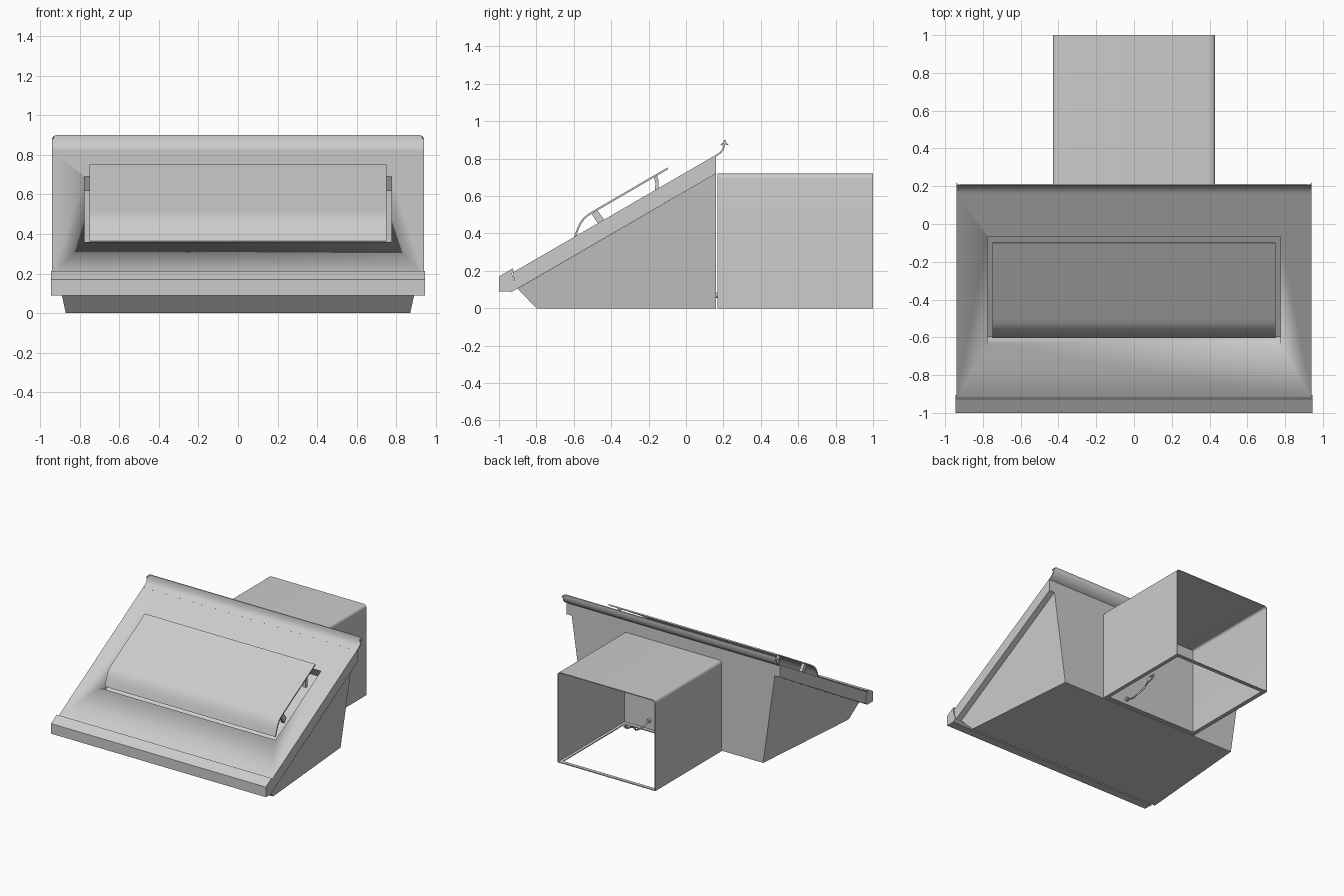
import bpy, bmesh, math
from mathutils import Vector

if "Cube" in bpy.data.objects:
    bpy.data.objects.remove(bpy.data.objects["Cube"])


def finish(name, bm, smooth=True):
    bmesh.ops.recalc_face_normals(bm, faces=bm.faces)
    me = bpy.data.meshes.new(name)
    bm.to_mesh(me)
    bm.free()
    ob = bpy.data.objects.new(name, me)
    bpy.context.collection.objects.link(ob)
    if smooth:
        bpy.ops.object.select_all(action='DESELECT')
        ob.select_set(True)
        bpy.context.view_layer.objects.active = ob
        bpy.ops.object.shade_smooth_by_angle(angle=math.radians(35))
    return ob


def prism(name, pts, a, b, axis='X', round_above=None):
    """Extrude a 2D profile along X (points are y,z) or Y (points are x,z)."""
    put = (lambda p, t: (t, p[0], p[1])) if axis == 'X' else (lambda p, t: (p[0], t, p[1]))
    bm = bmesh.new()
    ends = [[bm.verts.new(put(p, t)) for p in pts] for t in (a, b)]
    for e in ends:
        bm.faces.new(e)
    n = len(pts)
    for i in range(n):
        j = (i + 1) % n
        bm.faces.new((ends[0][i], ends[0][j], ends[1][j], ends[1][i]))
    if round_above:
        corners = [e for e in bm.edges if all(v.co.z > round_above for v in e.verts)
                   and abs(e.verts[0].co.x - e.verts[1].co.x) < 1e-5]
        bmesh.ops.bevel(bm, geom=corners, offset=0.025, segments=5, profile=0.5, affect='EDGES')
    return finish(name, bm)


def ribbon(path, t):
    """Closed profile of a sheet of thickness t lying to the right of a path."""
    p = [Vector(q) for q in path]
    out = []
    for i, q in enumerate(p):
        d0 = (q - p[max(i - 1, 0)]).normalized() if i else (p[1] - q).normalized()
        d1 = (p[i + 1] - q).normalized() if i < len(p) - 1 else d0
        n0, n1 = Vector((d0.y, -d0.x)), Vector((d1.y, -d1.x))
        out.append(q + (n0 + n1) * (t / (1 + n0.dot(n1))))
    return p + out[::-1]


def cylinder(name, p, q, r):
    p, q = Vector(p), Vector(q)
    bpy.ops.mesh.primitive_cylinder_add(vertices=16, radius=r, depth=(q - p).length, location=(p + q) / 2)
    ob = bpy.context.object
    ob.name = name
    ob.rotation_euler = (q - p).to_track_quat('Z', 'Y').to_euler()
    bpy.ops.object.shade_smooth_by_angle(angle=math.radians(35))
    return ob


SLOPE = (0.82 - 0.195) / 1.08
ANG = math.atan(SLOPE)


def on_panel(y, n):
    """Point at height n above the sloping panel surface."""
    return (y - n * math.sin(ANG), 0.195 + (y + 0.92) * SLOPE + n * math.cos(ANG))


# tapered housing under the panel
bm = bmesh.new()
side = [(0.893, -0.9, 0.105), (0.87, -0.8, 0), (0.79, 0.16, 0), (0.893, 0.16, 0.72)]
R = [bm.verts.new(v) for v in side]
L = [bm.verts.new((-x, y, z)) for x, y, z in side]
bm.faces.new(R)
bm.faces.new(L)
for i in range(4):
    j = (i + 1) % 4
    bm.faces.new((R[i], R[j], L[j], L[i]))
finish("housing", bm, False)

# sloping front panel with a recessed intake
panel = prism("front_panel", [(-0.925, 0.192), (0.16, 0.82), (0.16, 0.72), (-0.91, 0.10)], -0.94, 0.94)
cutter = prism("recess_cutter", [on_panel(-0.635, 0.05), on_panel(-0.065, 0.05),
                                 on_panel(-0.065, -0.08), on_panel(-0.635, -0.08)], -0.775, 0.775)
mod = panel.modifiers.new("recess", 'BOOLEAN')
mod.operation = 'DIFFERENCE'
mod.solver = 'EXACT'
mod.object = cutter
bpy.context.view_layer.objects.active = panel
bpy.ops.object.modifier_apply(modifier=mod.name)
bpy.data.objects.remove(cutter)

# curled sheet along the top of the panel
curl = [(0.15, 0.8145), (0.165, 0.823), (0.182, 0.835), (0.192, 0.848), (0.199, 0.865), (0.202, 0.882), (0.203, 0.90)]
prism("top_curl", ribbon(curl, 0.008), -0.94, 0.94, round_above=0.87)

# front lip (drip tray)
prism("front_lip", [(-1, 0.09), (-1, 0.17), (-0.927, 0.213), (-0.922, 0.203), (-0.93, 0.185),
                    (-0.905, 0.105), (-0.93, 0.088)], -0.945, 0.945)

# raised intake flap, curved at its lower edge
flap = [(-0.603, 0.365), (-0.594, 0.395), (-0.583, 0.425), (-0.57, 0.455), (-0.552, 0.48),
        (-0.53, 0.5), (-0.50, 0.519), (-0.10, 0.752)]
prism("intake_flap", ribbon(flap, 0.01), -0.75, 0.75)

# support arms under the flap
for s, tag in ((-1, "left"), (1, "right")):
    x = 0.70 * s
    prism("lower_arm_" + tag, [(-0.505, 0.505), (-0.475, 0.525), (-0.41, 0.435), (-0.435, 0.40)],
          x - 0.012, x + 0.012)
    prism("upper_arm_" + tag, [(-0.172, 0.70), (-0.155, 0.708), (-0.146, 0.68), (-0.145, 0.58),
                               (-0.17, 0.58), (-0.163, 0.67)], x - 0.012, x + 0.012)

# duct cover: sheet with rounded top corners and in-turned bottom flanges
r = 0.025
arc = [(0.43 - r + r * math.cos(a), 0.72 - r + r * math.sin(a))
       for a in (math.pi / 2 * k / 6 for k in range(7))]
half = [(0.40, 0), (0.43, 0)] + arc
path = [(-x, z) for x, z in half] + half[::-1]
prism("duct_cover", ribbon(path, 0.007), 0.168, 1.0, axis='Y')
for name, y in (("duct_inner_flange", 0.168), ("duct_end_flange", 0.972)):
    prism(name, [(-0.40, 0), (0.40, 0), (0.40, 0.007), (-0.40, 0.007)], y, y + 0.028, axis='Y')

# power cable with gland and plug
cylinder("cable_gland", (0.21, 0.155, 0.07), (0.21, 0.18, 0.07), 0.015)
cu = bpy.data.curves.new("power_cable", 'CURVE')
cu.dimensions = '3D'
cu.bevel_depth = 0.006
cu.bevel_resolution = 2
sp = cu.splines.new('BEZIER')
pts = [(0.21, 0.17, 0.07), (0.21, 0.23, 0.05), (0.22, 0.31, 0.05), (0.20, 0.36, 0.09), (0.21, 0.42, 0.12)]
sp.bezier_points.add(len(pts) - 1)
for b, p in zip(sp.bezier_points, pts):
    b.co = p
    b.handle_left_type = b.handle_right_type = 'AUTO'
bpy.context.collection.objects.link(bpy.data.objects.new("power_cable", cu))
cylinder("plug", (0.21, 0.415, 0.12), (0.21, 0.45, 0.13), 0.016)
for i, (dx, dz) in enumerate(((-0.009, 0), (0.009, 0), (0, 0.009))):
    cylinder(f"plug_pin_{i}", (0.21 + dx, 0.445, 0.13 + dz), (0.21 + dx, 0.475, 0.137 + dz), 0.003)
